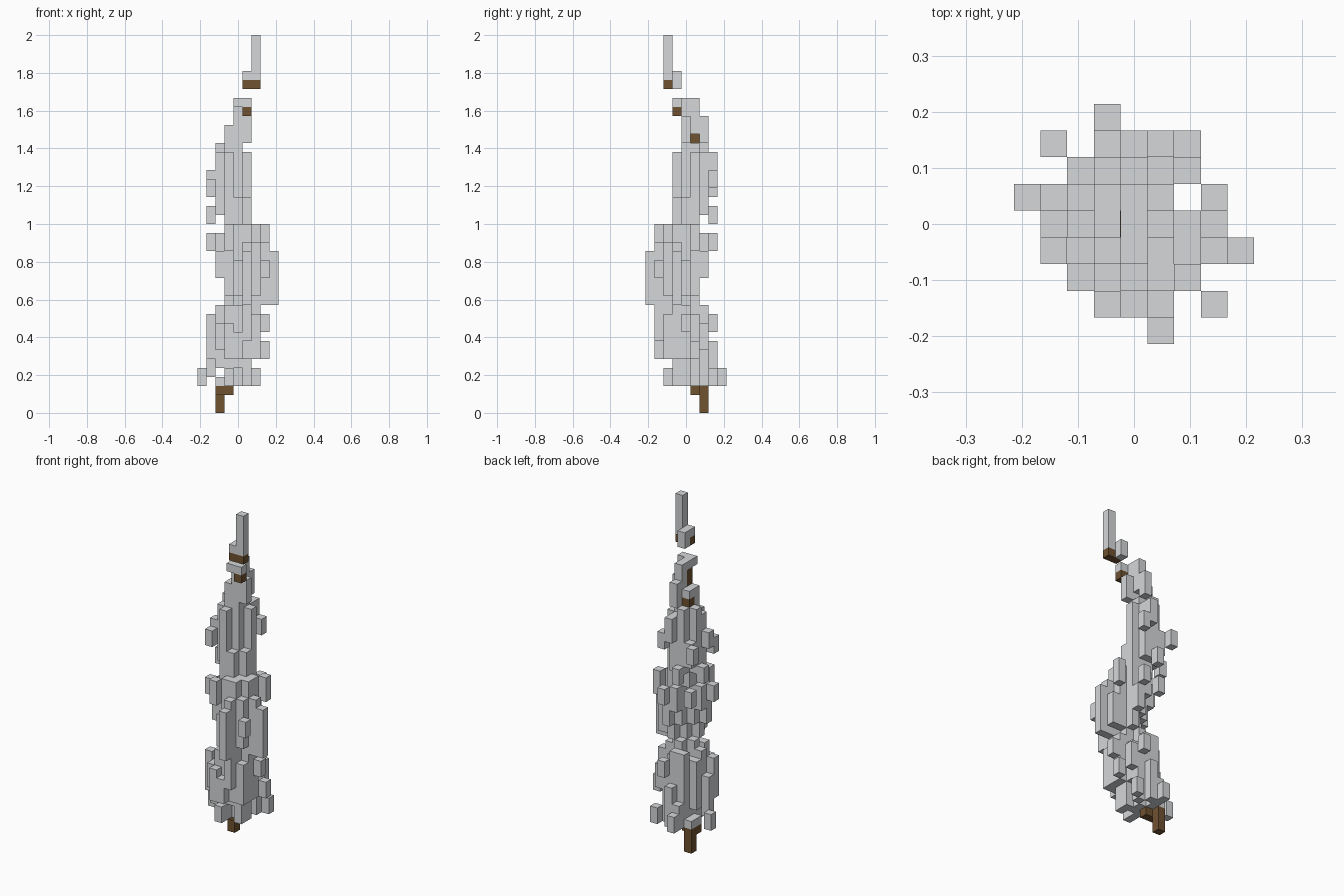
import bpy
import bmesh
from mathutils import Vector

# Remove the default object only
default_cube = bpy.data.objects.get("Cube")
if default_cube:
    bpy.data.objects.remove(default_cube, do_unlink=True)

UNIT = 2 / 42  # edge length of one block


def make_material(name, colour):
    material = bpy.data.materials.new(name)
    material.use_nodes = True
    material.diffuse_color = colour
    shader = material.node_tree.nodes["Principled BSDF"]
    shader.inputs["Base Color"].default_value = colour
    shader.inputs["Roughness"].default_value = 0.9
    return material


leaf_grey = make_material("pale leaf grey", (0.66, 0.68, 0.69, 1))
bark_brown = make_material("bark brown", (0.16, 0.085, 0.031, 1))

parts = {}      # part name -> (set of block cells, material)
occupied = {}   # block cell -> part name


def part(name, material):
    parts[name] = (set(), material)
    return name


def column(name, x, y, bottom, top):
    """Stack blocks at one grid position, from bottom to top inclusive."""
    for level in range(bottom, top + 1):
        cell = (x, y, level)
        if cell not in occupied:
            occupied[cell] = name
            parts[name][0].add(cell)


def twin_columns(name, columns):
    """Stack columns and their reflections across the diagonal."""
    for x, y, bottom, top in columns:
        column(name, x, y, bottom, top)
        column(name, -y, -x, bottom, top)


def single_columns(name, columns):
    for entry in columns:
        column(name, *entry)


def core(name, centre, bottom, top):
    """Cross-shaped shaft with shorter corners, on the leaning diagonal."""
    for x in (-1, 0, 1):
        for y in (-1, 0, 1):
            corner = 1 if x and y else 0
            column(name, centre + x, y - centre,
                   bottom + corner, top - 2 * corner)


def build(name):
    """Make one mesh from the exposed faces of a part's blocks."""
    cells, material = parts[name]
    bm = bmesh.new()
    for cell in sorted(cells):
        centre = Vector(cell) + Vector((0, 0, 0.5))
        for axis in range(3):
            for sign in (-1, 1):
                normal = Vector((0, 0, 0))
                normal[axis] = sign
                neighbour = tuple(int(a + b) for a, b in zip(cell, normal))
                if neighbour in occupied:
                    continue
                side = Vector((0, 0, 0))
                side[(axis + 1) % 3] = 0.5
                up = normal.cross(side)
                middle = centre + normal * 0.5
                corners = (middle - side - up, middle + side - up,
                           middle + side + up, middle - side + up)
                bm.faces.new([bm.verts.new(c * UNIT) for c in corners])
    bmesh.ops.remove_doubles(bm, verts=bm.verts[:], dist=UNIT / 100)
    mesh = bpy.data.meshes.new(name)
    bm.to_mesh(mesh)
    bm.free()
    mesh.materials.append(material)
    obj = bpy.data.objects.new(name, mesh)
    bpy.context.collection.objects.link(obj)


# Exposed trunk pieces
trunk_base = part("trunk_base", bark_brown)
single_columns(trunk_base, [(-2, 2, 0, 2), (-2, 1, 2, 2), (-1, 1, 2, 2)])
upper_trunk = part("upper_trunk", bark_brown)
single_columns(upper_trunk, [(-1, 1, 30, 30), (1, -1, 33, 33)])
tip_branch = part("tip_branch", bark_brown)
single_columns(tip_branch, [(1, -2, 36, 36), (2, -2, 36, 36)])

# Skirt of leaves around the base
base_leaves = part("base_leaves", leaf_grey)
twin_columns(base_leaves, [(-4, 1, 3, 4), (-1, 0, 3, 4)])
single_columns(base_leaves, [
    (-2, 2, 3, 3), (-2, 1, 3, 3), (-1, 1, 3, 4), (0, 0, 3, 4),
    (2, 3, 3, 4), (1, 2, 3, 5), (-1, 2, 3, 5), (-1, 3, 3, 5),
    (0, 3, 3, 7), (0, 2, 4, 5), (1, -1, 3, 5), (-1, -1, 3, 5),
    (-1, -2, 3, 4), (1, 0, 3, 5), (-3, 0, 4, 5),
])

# Lower foliage, centred
lower_leaves = part("lower_leaves", leaf_grey)
core(lower_leaves, 0, 5, 12)
twin_columns(lower_leaves, [(-2, 0, 5, 11), (2, -1, 6, 11), (-2, -1, 5, 9)])
single_columns(lower_leaves, [
    (-3, -1, 6, 10), (-3, 0, 6, 8), (-2, 1, 5, 10), (-1, 2, 5, 11),
    (1, 3, 9, 10), (3, 0, 9, 10), (3, 1, 6, 7), (2, 0, 6, 11),
    (0, -2, 6, 11), (-1, -2, 7, 11), (0, -3, 6, 8), (-1, -3, 6, 9),
    (1, -3, 8, 11), (-2, -2, 7, 9), (2, 2, 7, 9), (2, -2, 6, 10),
])

# Middle foliage, leaning out to the front
middle_leaves = part("middle_leaves", leaf_grey)
core(middle_leaves, 1, 12, 20)
twin_columns(middle_leaves, [
    (4, -1, 12, 17), (3, -1, 12, 18), (3, 0, 13, 16), (3, 1, 18, 20),
    (3, -3, 15, 16), (2, 0, 13, 20), (1, 1, 13, 20), (0, 1, 15, 20),
    (-2, -1, 15, 17), (-2, 0, 17, 19), (-2, 2, 18, 19), (-3, -1, 18, 19),
])

# Upper foliage, leaning out to the back
upper_leaves = part("upper_leaves", leaf_grey)
core(upper_leaves, -1, 22, 27)
twin_columns(upper_leaves, [
    (-1, 1, 20, 29), (0, 0, 20, 29), (0, 1, 19, 29), (0, -1, 20, 23),
    (-1, -1, 21, 28), (-2, 0, 22, 28), (-3, 1, 21, 22), (-3, 3, 24, 25),
])
single_columns(upper_leaves, [
    (-3, -1, 24, 25), (1, 3, 25, 26), (-3, 0, 25, 26),
    (0, 3, 26, 28), (-2, 1, 28, 29), (-1, 2, 28, 29),
])

# Narrow crown
crown_leaves = part("crown_leaves", leaf_grey)
single_columns(crown_leaves, [
    (-1, 1, 31, 31), (-1, 0, 30, 31), (0, 0, 30, 34), (0, 1, 31, 34),
    (0, 2, 30, 32), (1, 0, 30, 32), (1, -1, 34, 34), (0, -1, 34, 34),
])

# Floating spire at the tip
tip_leaves = part("tip_leaves", leaf_grey)
single_columns(tip_leaves, [(2, -2, 37, 41), (1, -2, 37, 37), (1, -1, 36, 37)])

for part_name in parts:
    build(part_name)

# Bark showing through on one side of the crown
bpy.ops.mesh.primitive_cube_add(size=1, location=(-UNIT / 2, 0, 33 * UNIT))
bark_strip = bpy.context.object
bark_strip.name = "bark_strip"
bark_strip.scale = (0.002, UNIT, 2 * UNIT)
bark_strip.data.materials.append(bark_brown)
